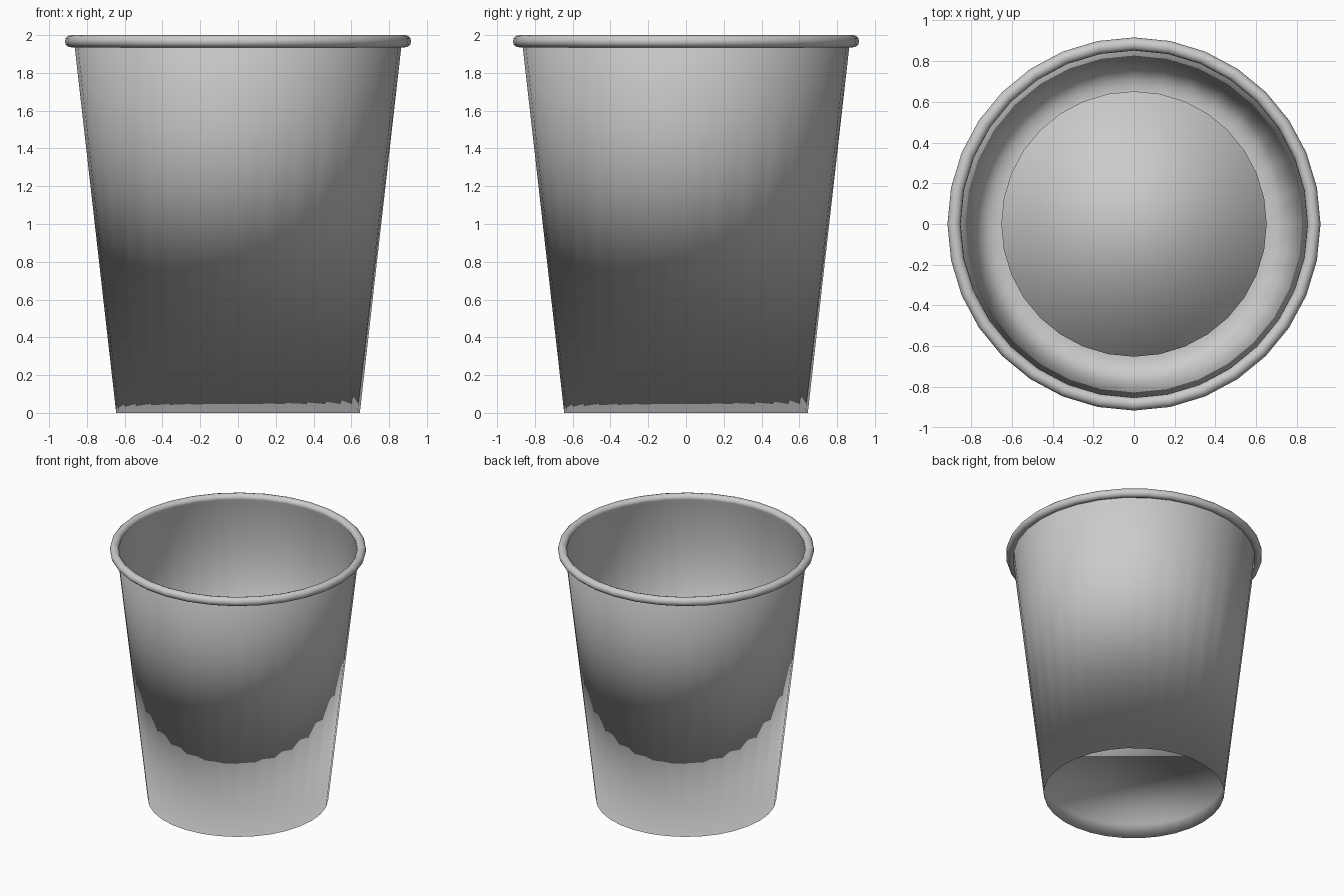
import bpy, bmesh
from math import sin, cos, pi, radians

if "Cube" in bpy.data.objects:
    bpy.data.objects.remove(bpy.data.objects["Cube"])

SEGMENTS = 32

# Profile (radius, z): recessed floor edge, foot, wall top
profile = [(0.652, 0.115), (0.645, 0.0), (0.865, 1.942)]

# Rolled rim: curls up over the top, outward and back under to the wall
RIM_R, RIM_Z, ROLL = 0.884, 1.9675, 0.0325
for deg in range(185, -126, -31):
    a = radians(deg)
    profile.append((RIM_R + ROLL * cos(a), RIM_Z + ROLL * sin(a)))

bm = bmesh.new()


def ring(radius, z):
    return [bm.verts.new((radius * cos(2 * pi * i / SEGMENTS),
                          radius * sin(2 * pi * i / SEGMENTS), z))
            for i in range(SEGMENTS)]


rings = [ring(r, z) for r, z in profile]

# Floor disc, set up inside the foot
bm.faces.new(rings[0][::-1])

# Foot recess, tapered wall and rim
for low, high in zip(rings, rings[1:]):
    for i in range(SEGMENTS):
        j = (i + 1) % SEGMENTS
        bm.faces.new((low[i], low[j], high[j], high[i]))

for face in bm.faces:
    face.smooth = True

mesh = bpy.data.meshes.new("paper_cup")
bm.to_mesh(mesh)
bm.free()
cup = bpy.data.objects.new("paper_cup", mesh)
bpy.context.collection.objects.link(cup)
